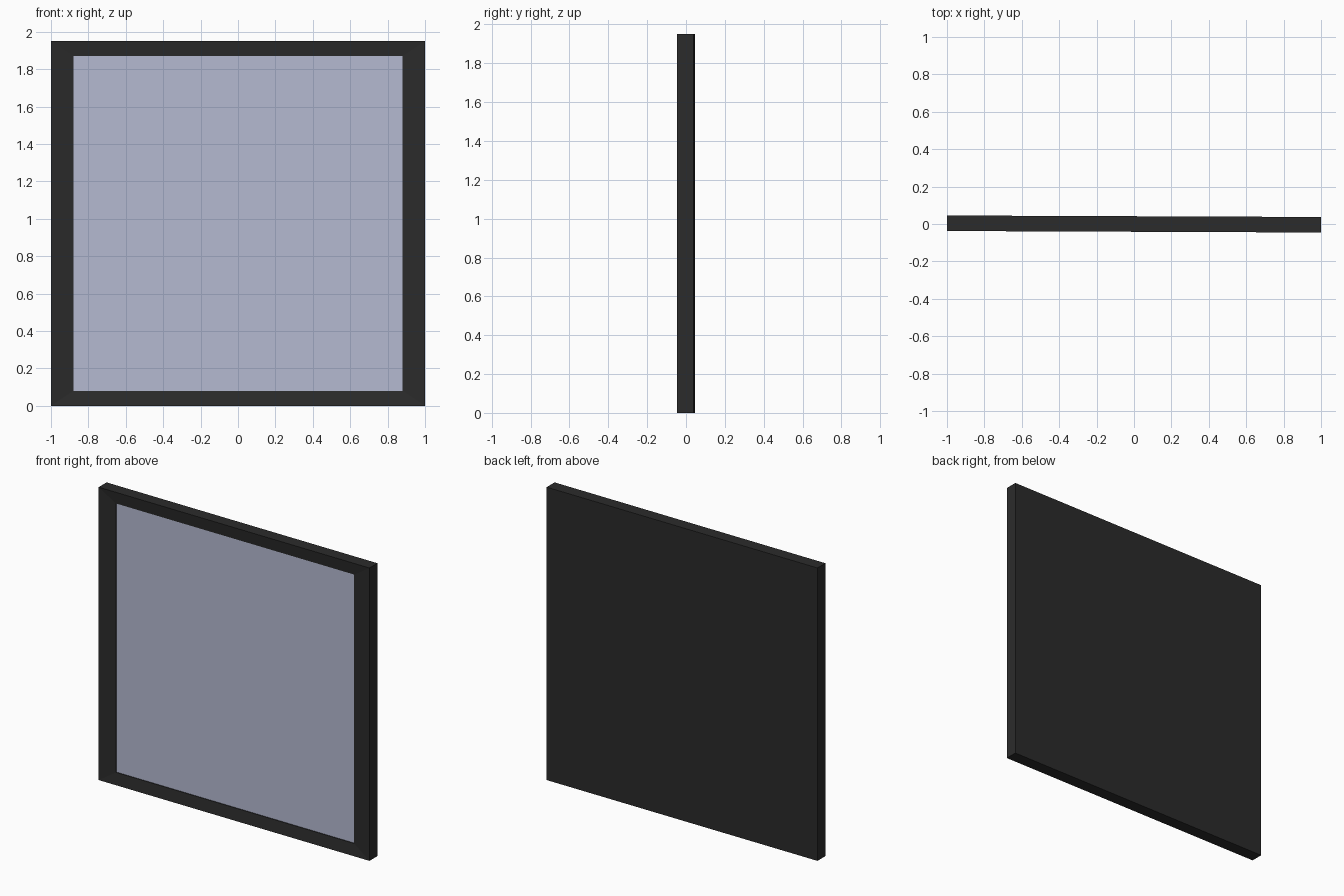
import bpy, bmesh, math

if "Cube" in bpy.data.objects:
    bpy.data.objects.remove(bpy.data.objects["Cube"])

W, H, T = 1.0, 1.95, 0.083          # half width, height, thickness
TILT = -0.004                       # slight turn about z


def material(name, color):
    m = bpy.data.materials.new(name)
    m.diffuse_color = (*color, 1)
    m.use_nodes = True
    m.node_tree.nodes["Principled BSDF"].inputs["Base Color"].default_value = m.diffuse_color
    return m


def ring(bm, inset_x, inset_z, y):
    x0, z0, z1 = W - inset_x, inset_z, H - inset_z
    return [bm.verts.new(p) for p in
            ((-x0, y, z0), (x0, y, z0), (x0, y, z1), (-x0, y, z1))]


def finish(bm, name, mat):
    me = bpy.data.meshes.new(name)
    bm.to_mesh(me)
    bm.free()
    me.materials.append(mat)
    ob = bpy.data.objects.new(name, me)
    ob.rotation_euler.z = TILT
    bpy.context.collection.objects.link(ob)
    return ob


front = -T / 2
# frame: closed back, straight sides, mitred front sloping in to a small step
bm = bmesh.new()
rings = [ring(bm, 0, 0, T / 2), ring(bm, 0, 0, front),
         ring(bm, 0.12, 0.08, front + 0.010), ring(bm, 0.12, 0.08, front + 0.015)]
for a, b in zip(rings, rings[1:]):
    for i in range(4):
        j = (i + 1) % 4
        bm.faces.new((a[i], a[j], b[j], b[i]))
bm.faces.new(rings[0][::-1])
bmesh.ops.recalc_face_normals(bm, faces=bm.faces)
back = max(bm.faces, key=lambda f: f.calc_center_median().y)
back.normal_update()
if back.normal.y < 0:
    bmesh.ops.reverse_faces(bm, faces=bm.faces)
finish(bm, "frame", material("dark_frame", (0.024, 0.024, 0.024)))

# pale panel set into the frame
bm = bmesh.new()
bm.faces.new(ring(bm, 0.12, 0.08, front + 0.015))
finish(bm, "panel", material("pale_panel", (0.46, 0.49, 0.64)))
